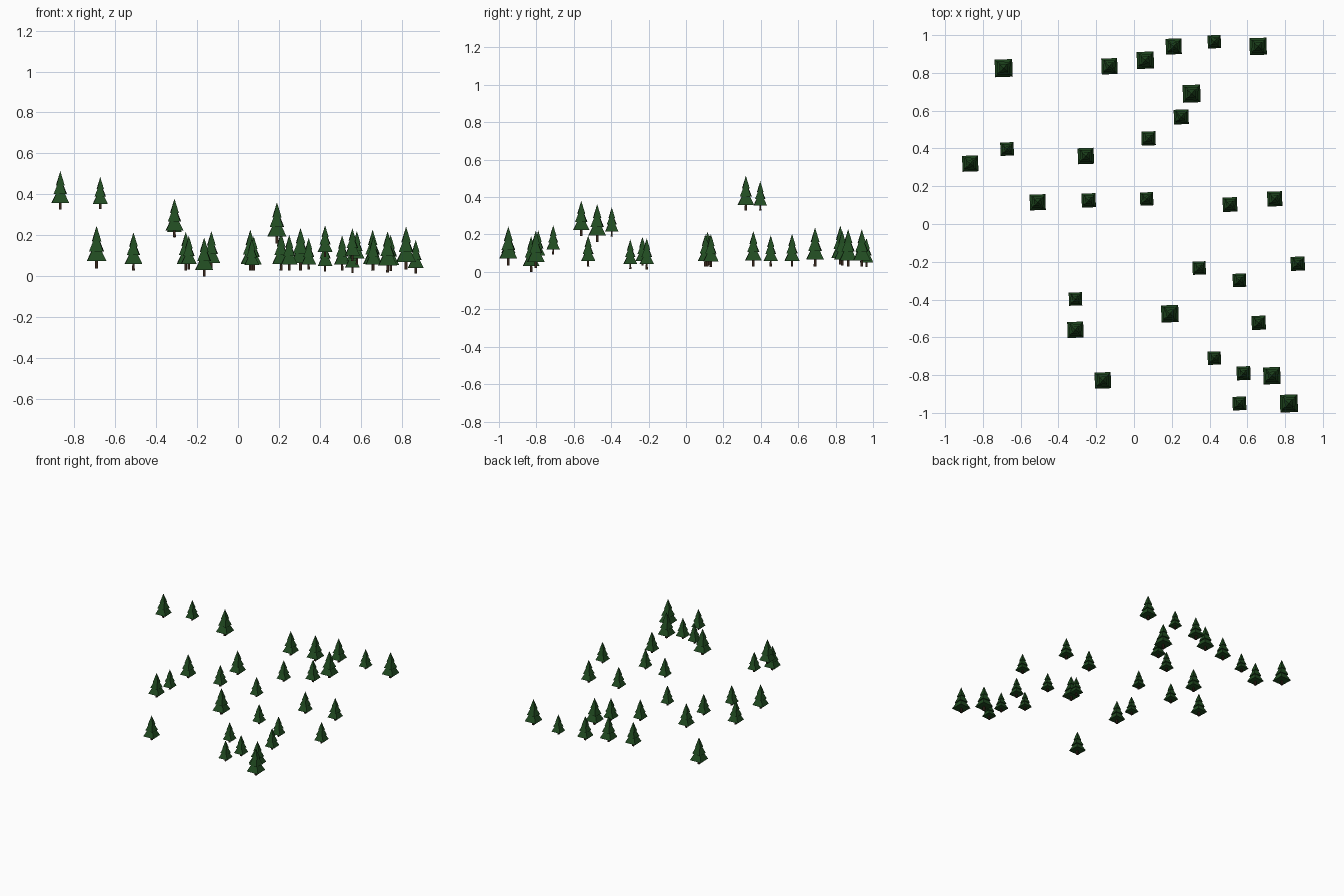
import bpy, bmesh, math
from mathutils import Matrix

def material(name, rgb):
    m = bpy.data.materials.new(name)
    m.diffuse_color = (*rgb, 1)
    return m

BARK = material("bark", (0.035, 0.018, 0.01))
LEAF = material("needles", (0.015, 0.07, 0.015))

# x, y, ground height, tree height
TREES = [
    (-.69, .825, .04, .207), (-.13, .835, .034, .187), (.06, .867, .028, .2),
    (.21, .94, .03, .185), (.425, .965, .025, .155), (.657, .94, .028, .2),
    (.305, .69, .03, .207), (.25, .567, .03, .173), (.077, .453, .03, .165),
    (-.672, .397, .328, .157), (-.867, .32, .327, .187), (-.255, .36, .03, .188),
    (-.51, .115, .03, .185), (-.24, .125, .033, .165), (.067, .133, .03, .155),
    (.508, .103, .03, .17), (.745, .133, .027, .175), (.345, -.233, .033, .155),
    (.558, -.298, .016, .157), (.867, -.21, .014, .165), (-.31, -.397, .19, .155),
    (-.31, -.56, .192, .188), (.19, -.475, .16, .202), (.66, -.523, .03, .165),
    (.425, -.71, .094, .155), (.58, -.79, .059, .162), (.73, -.803, .02, .2),
    (-.165, -.828, 0, .19), (.82, -.95, .035, .208), (.558, -.95, .075, .16)]

# foliage tiers for a tree of height 1: bottom, top, half width, turn in degrees
TIERS = [(.17, .66, .225, 2), (.40, .84, .165, -4), (.63, 1.0, .105, 5)]

def add_cone(bm, z0, z1, half0, half1, turn, mat):
    rot = Matrix.Rotation(math.radians(45 + turn), 4, 'Z')
    place = Matrix.Translation((0, 0, (z0 + z1) / 2)) @ rot
    old = set(bm.faces)
    bmesh.ops.create_cone(bm, cap_ends=True, segments=4, radius1=half0 * math.sqrt(2),
                          radius2=half1 * math.sqrt(2), depth=z1 - z0, matrix=place)
    for f in set(bm.faces) - old:
        f.material_index = mat

# one shared low-poly conifer mesh: trunk and stacked pyramids
bm = bmesh.new()
add_cone(bm, 0, .22, .035, .03, 0, 0)
for z0, z1, half, turn in TIERS:
    add_cone(bm, z0, z1, half, 0, turn, 1)
mesh = bpy.data.meshes.new("conifer")
bm.to_mesh(mesh)
bm.free()
mesh.materials.append(BARK)
mesh.materials.append(LEAF)

# the scattered forest
for x, y, z, h in TREES:
    ob = bpy.data.objects.new("conifer_tree", mesh)
    ob.location = (x, y, z)
    ob.scale = (h, h, h)
    bpy.context.collection.objects.link(ob)
